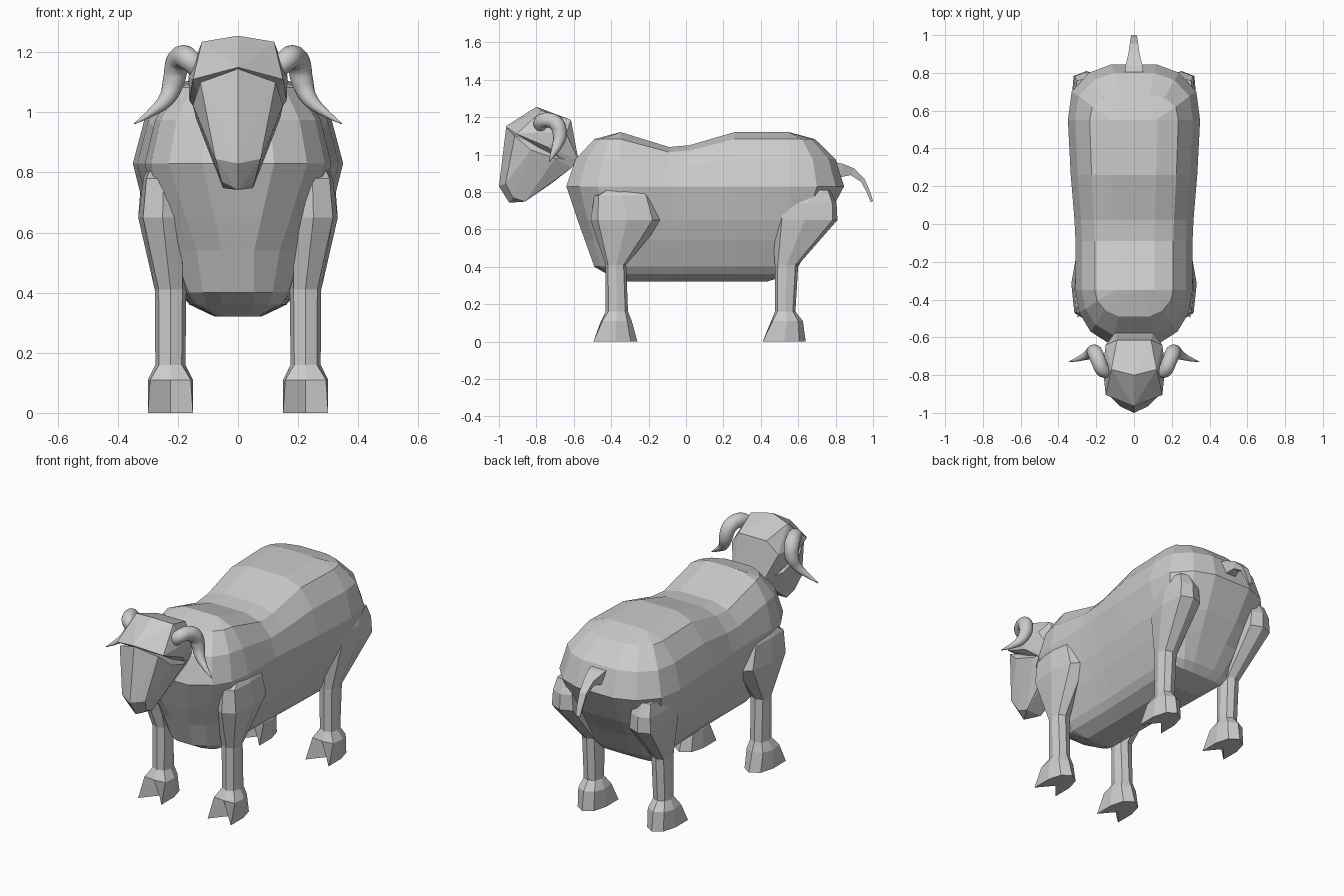
import bpy, bmesh

if "Cube" in bpy.data.objects:
    bpy.data.objects.remove(bpy.data.objects["Cube"])


def finish(bm, name):
    bmesh.ops.remove_doubles(bm, verts=bm.verts[:], dist=0.0005)
    bmesh.ops.recalc_face_normals(bm, faces=bm.faces[:])
    me = bpy.data.meshes.new(name)
    bm.to_mesh(me)
    bm.free()
    ob = bpy.data.objects.new(name, me)
    bpy.context.collection.objects.link(ob)
    return ob


def loft(name, rings, strip_caps=False):
    """Skin equal-sized rings and close both ends."""
    bm = bmesh.new()
    vs = [[bm.verts.new(p) for p in r] for r in rings]
    n = len(vs[0])
    for a, b in zip(vs, vs[1:]):
        for i in range(n):
            j = (i + 1) % n
            bm.faces.new((a[i], a[j], b[j], b[i]))
    for r in (vs[0], vs[-1]):
        if strip_caps:
            for i in range(n // 2 - 1):
                bm.faces.new((r[i], r[i + 1], r[n - 2 - i], r[n - 1 - i]))
        else:
            bm.faces.new(r)
    return finish(bm, name)


def hull(name, pts):
    """Convex hull of points mirrored in x."""
    bm = bmesh.new()
    for x, y, z in pts:
        for s in ((1, -1) if x else (1,)):
            bm.verts.new((s * x, y, z))
    res = bmesh.ops.convex_hull(bm, input=bm.verts[:])
    junk = {v for v in res["geom_interior"] + res["geom_unused"]
            if isinstance(v, bmesh.types.BMVert)}
    bmesh.ops.delete(bm, geom=list(junk), context='VERTS')
    bmesh.ops.dissolve_limit(bm, angle_limit=0.02, verts=bm.verts[:], edges=bm.edges[:])
    return finish(bm, name)


# Body: outline at the widest level, then rings with shortened ends up and down
FRONT, REAR = -.64, .845
outline = [(.12, FRONT), (.23, -.57), (.29, -.47), (.31, -.35), (.31, -.09), (.315, .02),
           (.335, .26), (.35, .55), (.33, .70), (.24, .80), (.12, REAR)]
back = [(-.7, 1.12), (-.35, 1.12), (-.09, 1.04), (.02, 1.05), (.26, 1.12), (.9, 1.12)]


def back_z(y):
    for (y0, z0), (y1, z1) in zip(back, back[1:]):
        if y <= y1:
            return z0 + (z1 - z0) * (y - y0) / (y1 - y0)
    return back[-1][1]


def body_ring(sx, lo, hi, z=None, f=0, end=1):
    """Squeeze both rounded ends into lo..hi; end narrows the tip of the front."""
    right = []
    for i, (x, y) in enumerate(outline):
        if y < -.35:
            y = -.35 + (y + .35) * (-.35 - lo) / (-.35 - FRONT)
        elif y > .55:
            y = .55 + (y - .55) * (hi - .55) / (REAR - .55)
        y = min(max(y, lo), hi)
        w = x * sx * (end if i == 0 else (1 + end) / 2 if i == 1 else 1)
        right.append((w, y, z if z is not None else .83 + f * (back_z(y) - .83)))
    return right + [(-x, y, h) for x, y, h in reversed(right)]


loft("body", [
    body_ring(.22, -.32, .43, .32), body_ring(.46, -.42, .56, .36),
    body_ring(.56, -.49, .60, .40, end=.8), body_ring(.75, -.54, .68, .54, end=.6),
    body_ring(.87, -.58, .75, .65, end=.75), body_ring(1, FRONT, REAR, .83),
    body_ring(.89, -.59, .80, f=.5), body_ring(.67, -.49, .69, f=.87),
    body_ring(.35, -.35, .55, f=1)], True)

# Head: skull with brow, and tapering muzzle
hull("skull", [(0, -.80, 1.255), (.12, -.77, 1.235), (0, -.965, 1.15), (.15, -.905, 1.11),
               (.165, -.76, 1.12), (.09, -.615, 1.185), (.15, -.64, 1.11),
               (.10, -.575, .97), (.162, -.74, 1.04), (.09, -.61, .93)])
hull("muzzle", [(0, -.962, 1.145), (.125, -.915, 1.10), (.08, -.93, 1.015), (0, -1.0, .83),
                (.075, -.965, .845), (.055, -.925, .77), (0, -.945, .742), (.05, -.86, .748),
                (.150, -.83, 1.025), (.14, -.70, .98), (.05, -.72, .845), (.09, -.61, .93),
                (.09, -.58, .97)])

# Horns: smooth tapered curls
horn = [(.13, -.775, 1.14, .033), (.163, -.775, 1.175, .038), (.186, -.73, 1.183, .040),
        (.202, -.69, 1.16, .041), (.215, -.675, 1.10, .037), (.238, -.69, 1.045, .027),
        (.288, -.712, 1.0, .014), (.345, -.73, .962, .002)]
# Legs: octagonal levels (z, y front, y back, x inner, x outer, front/rear fullness, toe notch)
front_leg = [(.82, -.42, -.22, .20, .295, .85, .85, 0), (.78, -.49, -.19, .18, .315, .85, .85, 0),
             (.65, -.51, -.12, .17, .332, .8, .7, 0), (.41, -.43, -.32, .172, .277, .75, .75, 0),
             (.16, -.43, -.31, .175, .275, .75, .75, 0), (.11, -.455, -.29, .15, .30, .9, .7, 0),
             (0, -.495, -.26, .15, .30, 1, .7, .09)]
rear_leg = [(.81, .62, .77, .20, .31, .85, .85, 0), (.74, .495, .805, .18, .325, .85, .85, 0),
            (.65, .46, .81, .17, .332, .7, .85, 0), (.41, .475, .60, .172, .277, .75, .75, 0),
            (.16, .475, .585, .175, .275, .75, .75, 0), (.11, .455, .625, .15, .30, .9, .7, 0),
            (0, .41, .64, .15, .30, 1, .7, .09)]


def leg_ring(s, z, y0, y1, x0, x1, k, b, notch):
    cx, cy, hx, hy = (x0 + x1) / 2, (y0 + y1) / 2, (x1 - x0) / 2, (y1 - y0) / 2
    unit = [(0, -1), (k, -k), (1, 0), (b, b), (0, 1), (-b, b), (-1, 0), (-k, -k)]
    ring = [(s * (cx + u * hx), cy + v * hy, z) for u, v in unit]
    ring[0] = (s * cx, y0 + notch, z)
    return ring


for side, s in (("right", 1), ("left", -1)):
    for name, levels in (("front_leg", front_leg), ("rear_leg", rear_leg)):
        loft(f"{name}_{side}", [leg_ring(s, *l) for l in levels])

    cu = bpy.data.curves.new(f"horn_{side}", 'CURVE')
    cu.dimensions = '3D'
    cu.bevel_depth = 1
    cu.bevel_resolution = 5
    cu.resolution_u = 6
    cu.use_fill_caps = True
    sp = cu.splines.new('BEZIER')
    sp.bezier_points.add(len(horn) - 1)
    for bp, (x, y, z, r) in zip(sp.bezier_points, horn):
        bp.co = (s * x, y, z)
        bp.radius = r
        bp.handle_left_type = bp.handle_right_type = 'AUTO'
    ob = bpy.data.objects.new(f"horn_{side}", cu)
    bpy.context.collection.objects.link(ob)
    bpy.ops.object.select_all(action='DESELECT')
    ob.select_set(True)
    bpy.context.view_layer.objects.active = ob
    bpy.ops.object.convert(target='MESH')
    bpy.ops.object.shade_smooth_by_angle(angle=0.9)

# Tail: flat tapering strip (half width, upper y/z, lower y/z)
tail = [(.05, .79, .96, .79, .86), (.045, .84, .95, .83, .88), (.03, .90, .925, .88, .89),
        (.022, .955, .87, .935, .855), (.018, .985, .80, .965, .80), (.014, 1.0, .752, .988, .745)]
loft("tail", [[(-w, y0, z0), (w, y0, z0), (w * .7, y1, z1), (-w * .7, y1, z1)]
              for w, y0, z0, y1, z1 in tail])
